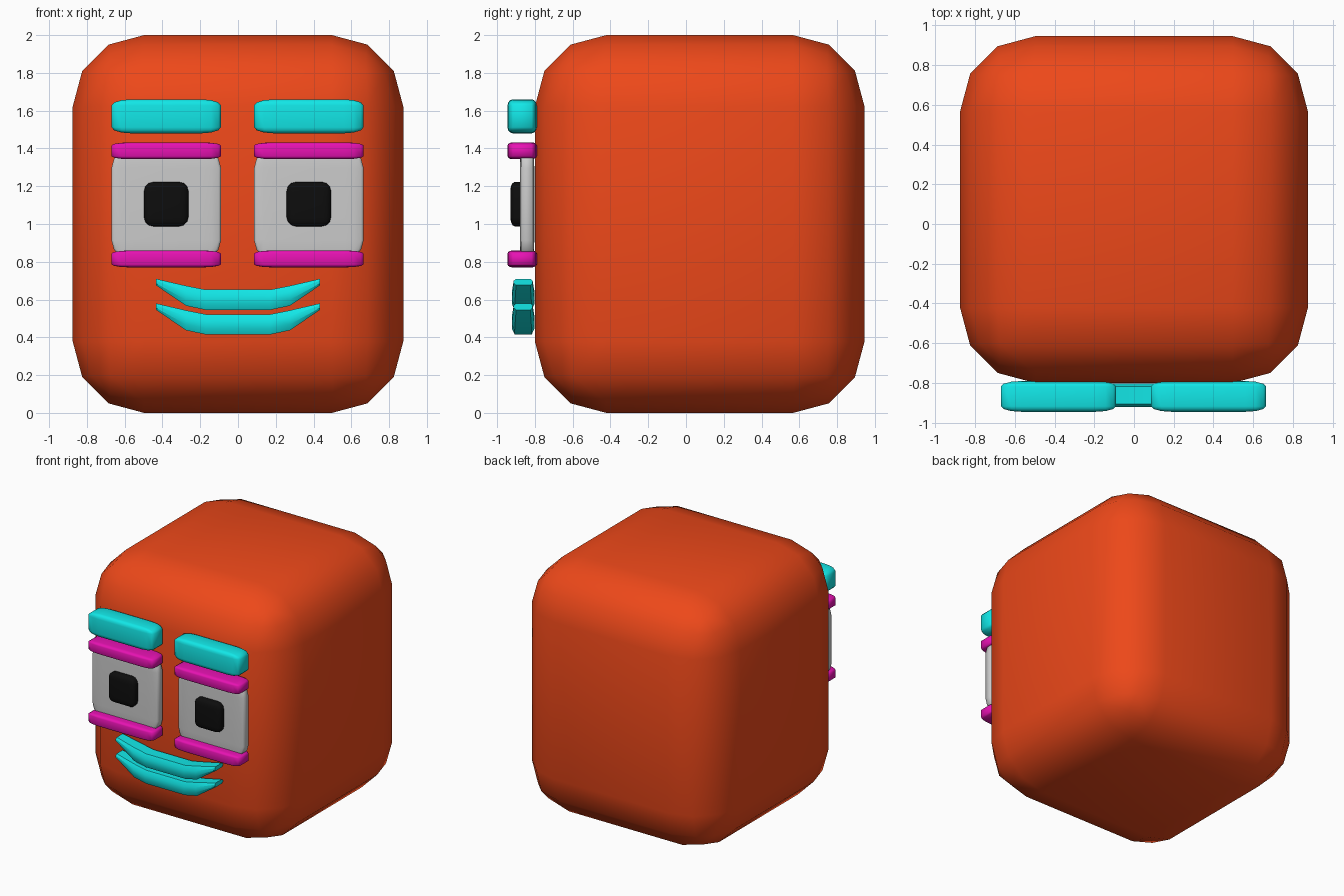
import bpy, bmesh

if "Cube" in bpy.data.objects:
    bpy.data.objects.remove(bpy.data.objects["Cube"])


def material(name, rgb):
    m = bpy.data.materials.new(name)
    m.diffuse_color = (*rgb, 1)
    m.use_nodes = True
    m.node_tree.nodes["Principled BSDF"].inputs["Base Color"].default_value = m.diffuse_color
    return m


ORANGE = material("orange", (0.85, 0.065, 0.01))
CYAN = material("cyan", (0.006, 0.8, 0.8))
MAGENTA = material("magenta", (0.8, 0.006, 0.45))
BLACK = material("black", (0.004, 0.004, 0.004))


def finish(bm, name, mat, smooth=True):
    bmesh.ops.recalc_face_normals(bm, faces=bm.faces)
    for f in bm.faces:
        f.smooth = smooth
    me = bpy.data.meshes.new(name)
    bm.to_mesh(me)
    bm.free()
    if mat:
        me.materials.append(mat)
    ob = bpy.data.objects.new(name, me)
    bpy.context.collection.objects.link(ob)
    return ob


def rounded_box(name, lo, hi, radius, mat=None, stretch=False):
    """Bevelled box; with stretch the rounding is a fraction of each half side."""
    size = [b - a for a, b in zip(lo, hi)]
    mid = [(a + b) / 2 for a, b in zip(lo, hi)]
    bm = bmesh.new()
    bmesh.ops.create_cube(bm, size=2 if stretch else 1)
    if not stretch:
        bmesh.ops.scale(bm, vec=size, verts=bm.verts)
    bmesh.ops.bevel(bm, geom=bm.edges[:], offset=radius, offset_type='OFFSET',
                    segments=3, profile=0.5, affect='EDGES')
    if stretch:
        bmesh.ops.scale(bm, vec=[s / 2 for s in size], verts=bm.verts)
    bmesh.ops.translate(bm, vec=mid, verts=bm.verts)
    return finish(bm, name, mat)


def lip(name, dz):
    """Octagonal section lofted along a smile; stations are x, top, bottom, half depth."""
    half = [(0.17, 0.652, 0.545, 0.06), (0.275, 0.673, 0.567, 0.06), (0.435, 0.71, 0.676, 0.05)]
    stations = [(-x, t, b, d) for x, t, b, d in reversed(half)] + half
    octagon = [(1, 0.4), (0.75, 1), (-0.75, 1), (-1, 0.4),
               (-1, -0.4), (-0.75, -1), (0.75, -1), (1, -0.4)]
    bm = bmesh.new()
    rings = [[bm.verts.new((x, -0.862 + u * d, (t + b) / 2 + v * (t - b) / 2 + dz))
              for u, v in octagon] for x, t, b, d in stations]
    for r, s in zip(rings, rings[1:]):
        for i in range(8):
            j = (i + 1) % 8
            bm.faces.new((r[i], r[j], s[j], s[i]))
    bm.faces.new(rings[0])
    bm.faces.new(rings[-1])
    ob = finish(bm, name, CYAN)
    bpy.context.view_layer.objects.active = ob
    ob.select_set(True)
    bpy.ops.object.shade_smooth_by_angle(angle=0.52)
    ob.select_set(False)


# head
rounded_box("head", (-0.875, -0.8, 0), (0.875, 0.945, 2), 0.378, ORANGE)

# eyes, lids and brows on both sides: name, y range, z range, half width, rounding, material
parts = [
    ("eyebrow", (-0.945, -0.79), (1.48, 1.66), 0.29, 0.36, CYAN),
    ("upper_eyelid", (-0.945, -0.79), (1.343, 1.432), 0.29, 0.36, MAGENTA),
    ("lower_eyelid", (-0.945, -0.79), (0.77, 0.86), 0.29, 0.36, MAGENTA),
    ("eye_white", (-0.88, -0.803), (0.815, 1.395), 0.29, 0.34, None),
    ("pupil", (-0.93, -0.82), (0.988, 1.222), 0.117, 0.4, BLACK),
]
for side, cx in (("left", 0.375), ("right", -0.38)):
    for name, y, z, w, r, mat in parts:
        rounded_box(f"{side}_{name}", (cx - w, y[0], z[0]), (cx + w, y[1], z[1]), r, mat, True)

# mouth
lip("upper_lip", 0)
lip("lower_lip", -0.13)
